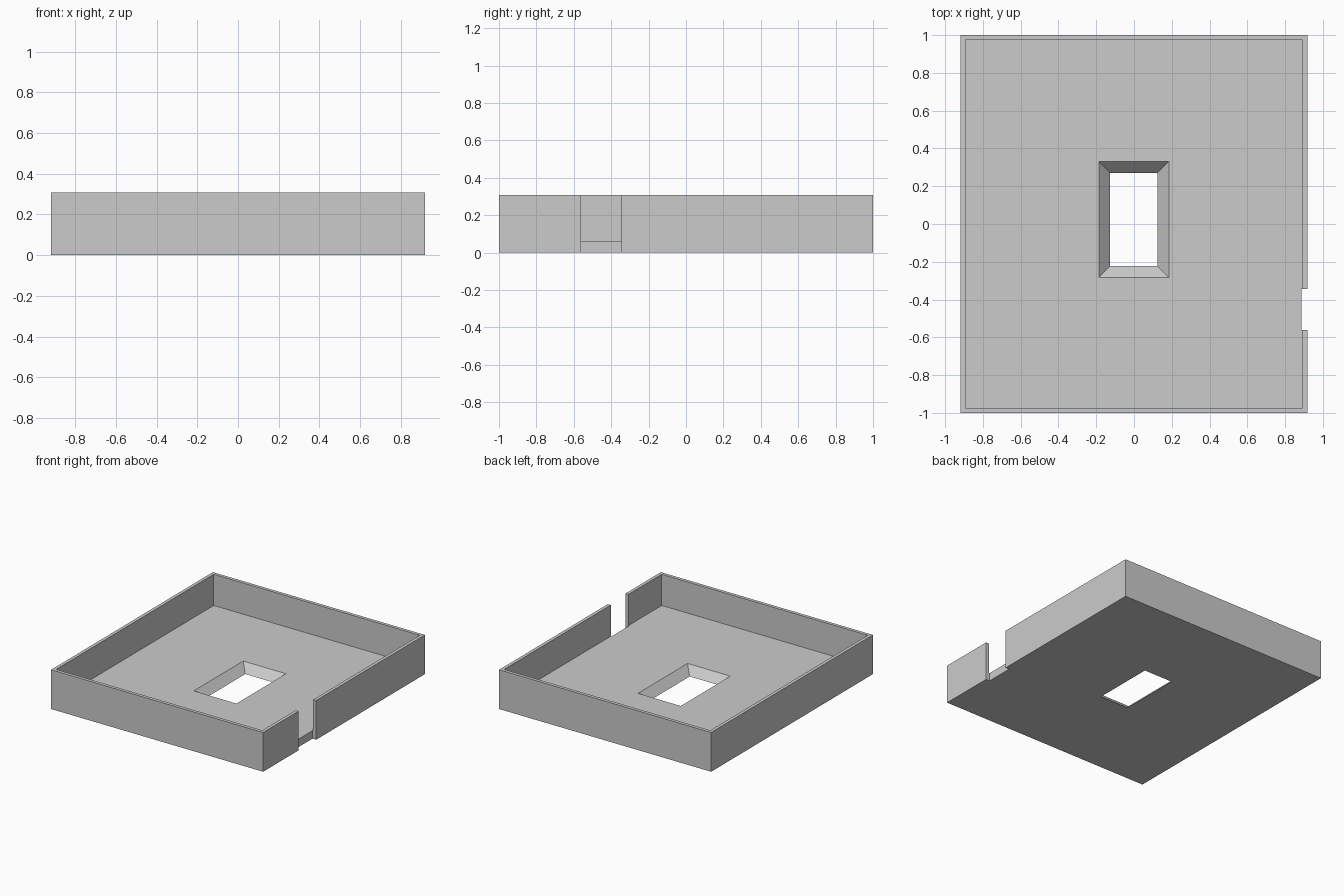
import bpy
import bmesh

cube = bpy.data.objects.get("Cube")
if cube:
    bpy.data.objects.remove(cube, do_unlink=True)

HALF_X, HALF_Y, HEIGHT = 0.918, 1.0, 0.307
WALL, FLOOR = 0.026, 0.063
OVER = 0.1  # how far cutters reach past the surface

grey = bpy.data.materials.new("light_grey")
grey.use_nodes = True
colour = (0.6, 0.6, 0.6, 1)
grey.diffuse_color = colour
grey.node_tree.nodes["Principled BSDF"].inputs["Base Color"].default_value = colour


def frustum(name, low, high):
    """Solid between two level rectangles given as (x0, x1, y0, y1, z)."""
    bm = bmesh.new()
    rings = []
    for x0, x1, y0, y1, z in (low, high):
        corners = ((x0, y0), (x1, y0), (x1, y1), (x0, y1))
        rings.append([bm.verts.new((x, y, z)) for x, y in corners])
    bottom, top = rings
    bm.faces.new(bottom[::-1])
    bm.faces.new(top)
    for i in range(4):
        j = (i + 1) % 4
        bm.faces.new((bottom[i], bottom[j], top[j], top[i]))
    mesh = bpy.data.meshes.new(name)
    bm.to_mesh(mesh)
    bm.free()
    mesh.materials.append(grey)
    obj = bpy.data.objects.new(name, mesh)
    bpy.context.collection.objects.link(obj)
    return obj


def box(name, x0, x1, y0, y1, z0, z1):
    return frustum(name, (x0, x1, y0, y1, z0), (x0, x1, y0, y1, z1))


def cut(target, cutter):
    """Subtract the cutter and remove it afterwards."""
    mod = target.modifiers.new("cut", "BOOLEAN")
    mod.operation, mod.solver, mod.object = "DIFFERENCE", "EXACT", cutter
    bpy.context.view_layer.objects.active = target
    bpy.ops.object.modifier_apply(modifier=mod.name)
    bpy.data.objects.remove(cutter, do_unlink=True)


# Tray block
tray = box("tray", -HALF_X, HALF_X, -HALF_Y, HALF_Y, 0, HEIGHT)

# Hollow inside the thin walls
inner_x, inner_y = HALF_X - WALL, HALF_Y - WALL
cut(tray, box("hollow", -inner_x, inner_x, -inner_y, inner_y, FLOOR, HEIGHT + OVER))

# Full-height gap in one side wall
cut(tray, box("wall_gap", 0.886, HALF_X + OVER, -0.562, -0.344, -OVER, HEIGHT + OVER))


# Window through the floor with sloped sides, its slope extended past both faces
def window(z):
    grow = 0.06 * z / FLOOR
    return (-0.126 - grow, 0.124 + grow, -0.222 - grow, 0.27 + grow, z)


cut(tray, frustum("floor_window", window(-0.02), window(FLOOR + 0.02)))
